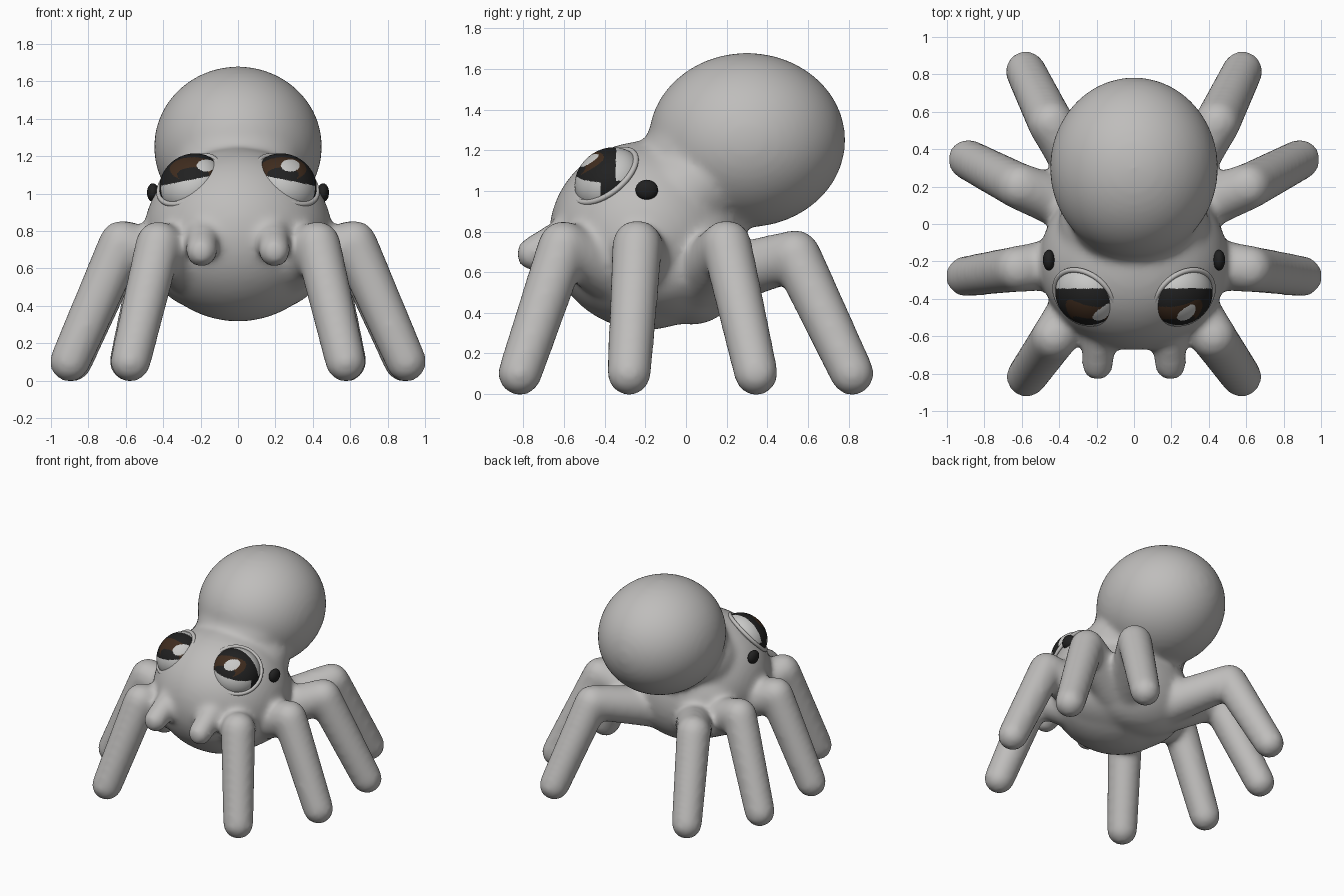
import bpy, bmesh
from mathutils import Vector, Matrix

cube = bpy.data.objects.get("Cube")
if cube:
    bpy.data.objects.remove(cube)


def material(name, rgb):
    m = bpy.data.materials.new(name)
    m.use_nodes = True
    m.diffuse_color = (*rgb, 1)
    bsdf = next(n for n in m.node_tree.nodes if n.type == 'BSDF_PRINCIPLED')
    bsdf.inputs["Base Color"].default_value = (*rgb, 1)
    bsdf.inputs["Roughness"].default_value = 0.8
    return m


GREY = material("body_grey", (0.52, 0.51, 0.50))
WHITE = material("eye_white", (0.58, 0.58, 0.57))
BLACK = material("black", (0.015, 0.015, 0.015))
BROWN = material("iris_brown", (0.05, 0.025, 0.013))


def finish(name, bm, *mats):
    me = bpy.data.meshes.new(name)
    bm.to_mesh(me)
    bm.free()
    for m in mats:
        me.materials.append(m)
    me.shade_smooth()
    ob = bpy.data.objects.new(name, me)
    bpy.context.collection.objects.link(ob)
    return ob


def ball(bm, centre, radii, turn=Matrix(), detail=4):
    mat = Matrix.Translation(centre) @ turn @ Matrix.Diagonal((*radii, 1))
    bmesh.ops.create_icosphere(bm, subdivisions=detail, radius=1, matrix=mat)


def limb(bm, a, b, ra, rb):
    """Round-ended tapered rod from a to b."""
    a, b = Vector(a), Vector(b)
    d = b - a
    mat = Matrix.Translation((a + b) / 2) @ d.to_track_quat('Z', 'Y').to_matrix().to_4x4()
    bmesh.ops.create_cone(bm, cap_ends=True, segments=32, radius1=ra, radius2=rb,
                          depth=d.length, matrix=mat)
    ball(bm, a, (ra,) * 3, detail=3)
    ball(bm, b, (rb,) * 3, detail=3)


# Body, legs and feelers are fused into one skin
bm = bmesh.new()
ball(bm, (0, 0.3, 1.25), (0.45, 0.485, 0.43))         # abdomen
ball(bm, (0, -0.2, 0.78), (0.505, 0.475, 0.465))      # head
ball(bm, (0, -0.13, 0.605), (0.46, 0.39, 0.265))      # broad flat underside
ball(bm, (0, 0.03, 0.69), (0.45, 0.28, 0.35))         # rear of the thorax
ball(bm, (0, 0, 1.0), (0.4, 0.32, 0.27))              # waist
ball(bm, (0, 0.04, 1.17), (0.34, 0.26, 0.24))         # neck
LEGS = [  # hip, knee, foot
    ((0.25, -0.36, 0.6), (0.425, -0.605, 0.73), (0.575, -0.818, 0.1)),
    ((0.28, -0.2, 0.6), (0.62, -0.24, 0.735), (0.9, -0.28, 0.1)),
    ((0.25, 0.06, 0.57), (0.61, 0.2, 0.735), (0.888, 0.345, 0.1)),
    ((0.18, 0.14, 0.57), (0.445, 0.54, 0.685), (0.58, 0.818, 0.1)),
]
for s in (-1, 1):
    side = Vector((s, 1, 1))
    for hip, knee, foot in LEGS:
        hip, knee, foot = (Vector(p) * side for p in (hip, knee, foot))
        limb(bm, hip, knee, 0.15, 0.124)
        limb(bm, knee, foot, 0.124, 0.109)
    limb(bm, (s * 0.185, -0.58, 0.79), (s * 0.195, -0.752, 0.69), 0.09, 0.086)
body = finish("body", bm, GREY)
remesh = body.modifiers.new("fuse", 'REMESH')
remesh.mode = 'VOXEL'
remesh.voxel_size = 0.02
remesh.use_smooth_shade = True
smooth = body.modifiers.new("soften", 'SMOOTH')
smooth.factor = 0.5
smooth.iterations = 16


# Eye colour by position: x outward from the middle, xr true sideways
def eye_colour(x, xr, y, z, s):
    white, black, brown = 0, 1, 2
    if x > 0.345 and -0.42 < y < -0.29 and z < 1.05:
        return black                                   # outer corner
    if y > -0.345 or z < 1.1 - 0.2 * (x - 0.12):
        return white
    if ((xr - s * 0.225 - 0.055) / 0.05) ** 2 + ((z - 1.15) / 0.032) ** 2 < 1:
        return white                                   # glint
    pupil = ((x - 0.24) / 0.085) ** 2 + ((z - 1.10) / 0.04) ** 2 < 1
    iris = ((x - 0.24) / 0.125) ** 2 + ((z - 1.13) / 0.064) ** 2 < 1
    return brown if iris and not pupil else black


for s, label in ((1, "left"), (-1, "right")):
    centre = Vector((s * 0.25, -0.38, 1.052))
    turn = Vector((s * 0.47, -0.55, 0.69)).to_track_quat('Z', 'Y').to_matrix().to_4x4()

    # Eyeball
    bm = bmesh.new()
    ball(bm, centre, (0.177, 0.177, 0.145), turn, detail=6)
    for f in bm.faces:
        p = f.calc_center_median()
        f.material_index = eye_colour(p.x * s, p.x, p.y, p.z, s)
    # drop the hidden back half
    axis = turn.to_3x3() @ Vector((0, 0, 1))
    hidden = [v for v in bm.verts if (v.co - centre).dot(axis) < -0.03]
    bmesh.ops.delete(bm, geom=hidden, context='VERTS')
    finish(label + "_eye", bm, WHITE, BLACK, BROWN)

    # Eyelid rim
    bpy.ops.mesh.primitive_torus_add(
        major_segments=64, minor_segments=12, major_radius=0.18, minor_radius=0.014,
        location=centre + axis * 0.03, rotation=turn.to_euler())
    rim = bpy.context.object
    rim.name = label + "_eyelid"
    rim.data.materials.append(GREY)
    rim.data.shade_smooth()

    # Small side eye
    bm = bmesh.new()
    ball(bm, (s * 0.455, -0.193, 1.005), (0.032, 0.056, 0.05), detail=3)
    finish(label + "_side_eye", bm, BLACK)
